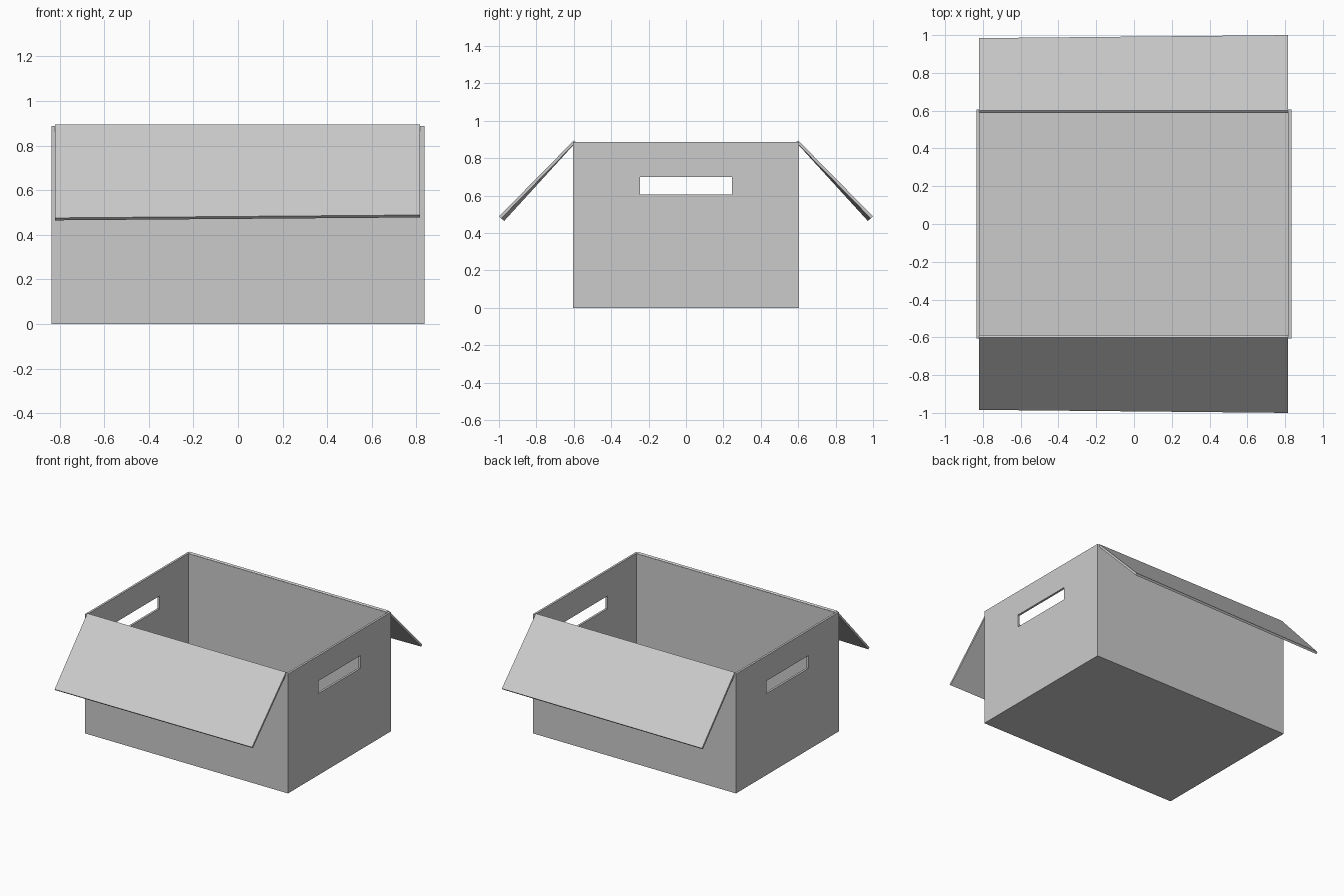
import bpy, bmesh
from mathutils import Vector

if "Cube" in bpy.data.objects:
    bpy.data.objects.remove(bpy.data.objects["Cube"])

X, Y, H, T = 0.835, 0.605, 0.887, 0.016   # half width, half depth, height, board thickness


def add_mesh(name, bm):
    bmesh.ops.recalc_face_normals(bm, faces=bm.faces)
    mesh = bpy.data.meshes.new(name)
    bm.to_mesh(mesh)
    bm.free()
    ob = bpy.data.objects.new(name, mesh)
    bpy.context.collection.objects.link(ob)
    return ob


def box(name, lo, hi):
    bm = bmesh.new()
    bmesh.ops.create_cube(bm, size=1)
    lo, hi = Vector(lo), Vector(hi)
    for v in bm.verts:
        v.co = (lo + hi) / 2 + v.co * (hi - lo)
    return add_mesh(name, bm)


def flap(name, side):
    # two end sections, slightly twisted along the length
    bm = bmesh.new()
    ends = []
    for x, y, z in ((-0.82, 0.972, 0.465), (0.815, 0.988, 0.478)):
        section = [(0.588, 0.886), (0.6, 0.895), (y + 0.012, z + 0.011), (y, z)]
        ends.append([bm.verts.new((x, side * a, b)) for a, b in section])
    a, b = ends
    bm.faces.new(a)
    bm.faces.new(b)
    for i in range(4):
        j = (i + 1) % 4
        bm.faces.new((a[i], a[j], b[j], b[i]))
    return add_mesh(name, bm)


# Handle opening cutter, through both end walls
cutter = box("handle_cutter", (-1, -0.247, 0.605), (1, 0.247, 0.70))
cutter.hide_render = True
cutter.hide_viewport = True

# Floor
box("floor", (-X + T, -Y + T, 0), (X - T, Y - T, T))

# End walls with handle openings
for side, name in ((-1, "left_wall"), (1, "right_wall")):
    a, b = sorted((side * X, side * (X - T)))
    wall = box(name, (a, -Y, 0), (b, Y, H))
    cut = wall.modifiers.new("handle", 'BOOLEAN')
    cut.operation = 'DIFFERENCE'
    cut.solver = 'EXACT'
    cut.object = cutter

# Front and back walls with folded-out flaps
for side, name in ((-1, "front"), (1, "back")):
    a, b = sorted((side * Y, side * (Y - T)))
    box(name + "_wall", (-X + T, a, 0), (X - T, b, H))
    flap(name + "_flap", side)
